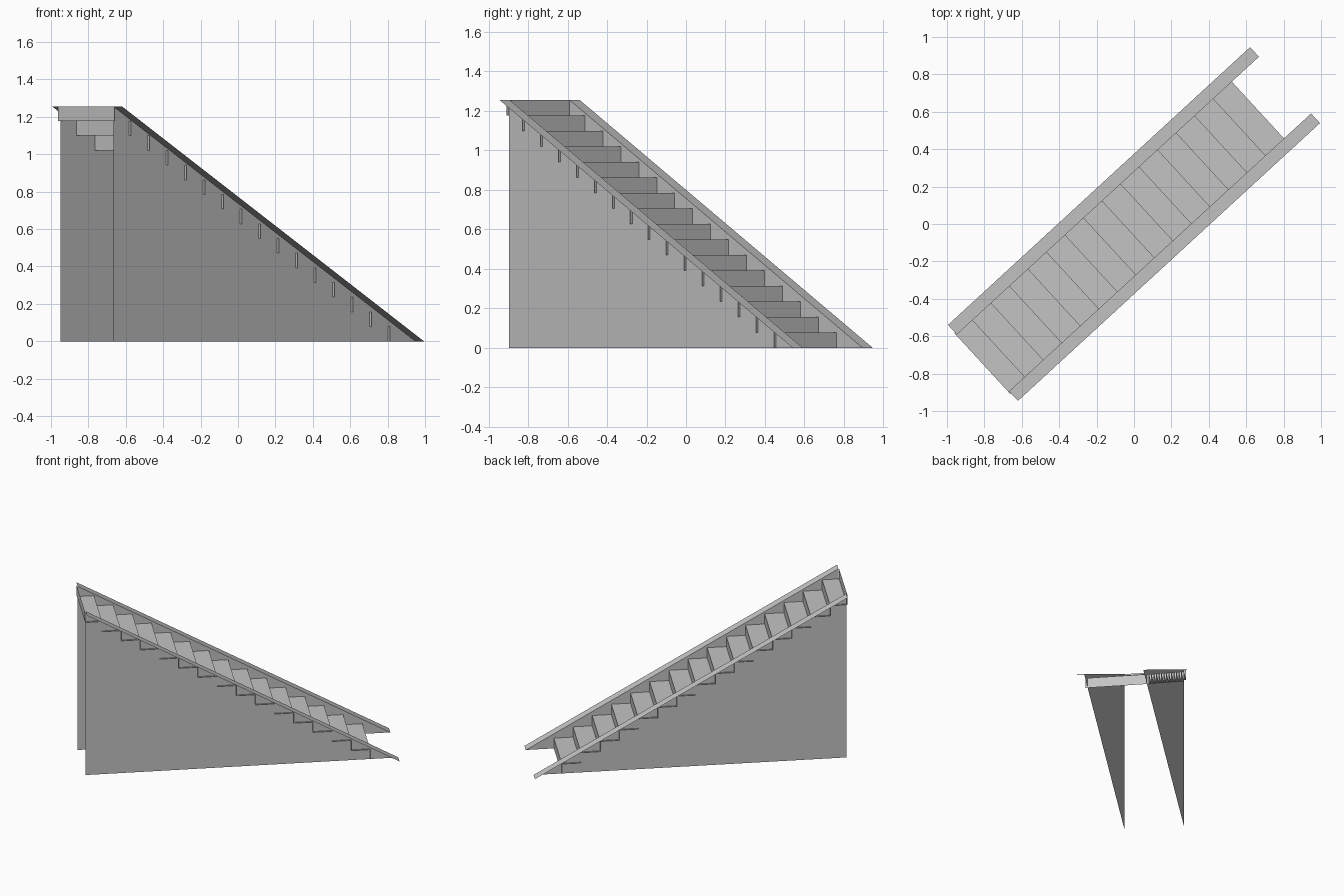
import bpy
import bmesh
import math
from mathutils import Matrix

cube = bpy.data.objects.get("Cube")
if cube:
    bpy.data.objects.remove(cube, do_unlink=True)

HEIGHT = 1.256        # total rise
HALF_RUN = 1.097      # half the plan length of the rails
RAIL_IN, RAIL_OUT = 0.206, 0.276
STEP_HALF = 0.222     # steps poke slightly through the side walls
STEPS = 16
GOING = 0.1345
RISE = HEIGHT / STEPS
FIRST_RISER = 0.90

# The flight runs along local x (low end at +x), then is turned in plan
TURN = Matrix.Rotation(math.radians(42.6), 4, "Z")

grey = bpy.data.materials.new("plain_grey")
grey.use_nodes = True
colour = (0.55, 0.55, 0.55, 1.0)
grey.diffuse_color = colour
grey.node_tree.nodes["Principled BSDF"].inputs["Base Color"].default_value = colour


def make_part(name, polygons):
    """Build one flat-shaded sheet object from a list of polygons."""
    bm = bmesh.new()
    for points in polygons:
        bm.faces.new([bm.verts.new(TURN @ Matrix.Translation(p).translation) for p in points])
    bmesh.ops.remove_doubles(bm, verts=bm.verts, dist=0.0001)
    mesh = bpy.data.meshes.new(name)
    bm.to_mesh(mesh)
    bm.free()
    mesh.materials.append(grey)
    obj = bpy.data.objects.new(name, mesh)
    bpy.context.collection.objects.link(obj)
    return obj


def across(x0, z0, x1, z1, y0, y1):
    """Rectangle spanning y0..y1 between two profile points."""
    return [(x0, y0, z0), (x0, y1, z0), (x1, y1, z1), (x1, y0, z1)]


# Zigzag of risers and treads
steps = []
for k in range(STEPS):
    x = max(FIRST_RISER - k * GOING, -HALF_RUN - 0.005)
    z = k * RISE
    steps.append(across(x, z, x, z + RISE, -STEP_HALF, STEP_HALF))
    if k < STEPS - 1:
        back = max(x - GOING, -HALF_RUN - 0.005)
        steps.append(across(x, z + RISE, back, z + RISE, -STEP_HALF, STEP_HALF))
make_part("steps", steps)

# Sloping flat rails and triangular side walls
for side, label in ((1, "back"), (-1, "front")):
    low, high = sorted((side * RAIL_IN, side * RAIL_OUT))
    make_part(label + "_rail", [across(HALF_RUN, 0, -HALF_RUN, HEIGHT, low, high)])

    y = side * (RAIL_IN + 0.002)
    wall = [(-HALF_RUN, y, 0), (HALF_RUN, y, 0), (-HALF_RUN, y, HEIGHT)]
    make_part(label + "_side_wall", [wall if side < 0 else wall[::-1]])
